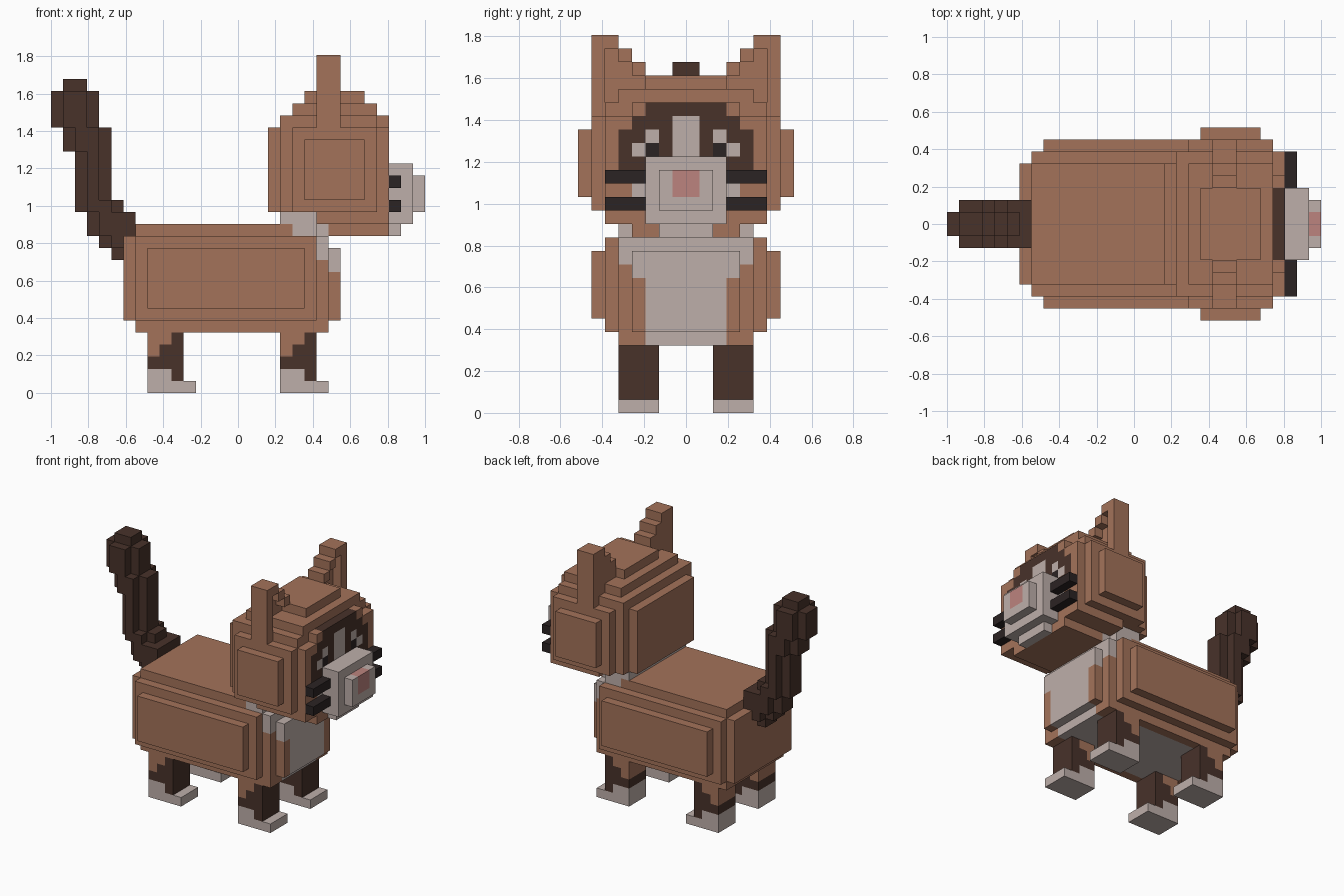
import bpy, bmesh

cube = bpy.data.objects.get("Cube")
if cube:
    bpy.data.objects.remove(cube, do_unlink=True)

U = 2 / 31  # size of one block
BROWN, WHITE, DARK, BLACK, PINK = range(5)
COLOURS = [
    ("brown_fur", (0.371, 0.171, 0.102)),
    ("pale_fur", (0.515, 0.429, 0.402)),
    ("dark_fur", (0.065, 0.032, 0.023)),
    ("black", (0.024, 0.017, 0.017)),
    ("pink_nose", (0.503, 0.231, 0.209)),
]
MATS = []
for mat_name, rgb in COLOURS:
    m = bpy.data.materials.new(mat_name)
    m.use_nodes = True
    m.diffuse_color = (*rgb, 1)
    bsdf = next(n for n in m.node_tree.nodes if n.type == 'BSDF_PRINCIPLED')
    bsdf.inputs["Base Color"].default_value = (*rgb, 1)
    bsdf.inputs["Roughness"].default_value = 0.9
    MATS.append(m)


def part(name, boxes, colour):
    """Union of block boxes (x0, x1, y0, y1, z0, z1); colour(x, a, z, normal)
    picks each face's material, where a is the block's distance from the middle."""
    cells = {(x, y, z) for x0, x1, y0, y1, z0, z1 in boxes
             for x in range(x0, x1) for y in range(y0, y1) for z in range(z0, z1)}
    bm = bmesh.new()
    verts = {}

    def vert(p):
        if p not in verts:
            verts[p] = bm.verts.new((p[0] * U - 1, p[1] * U, p[2] * U))
        return verts[p]

    used = []
    for c in sorted(cells):
        for axis in range(3):
            for s in (-1, 1):
                n = [0, 0, 0]
                n[axis] = s
                if tuple(c[i] + n[i] for i in range(3)) in cells:
                    continue
                b, d = (axis + 1) % 3, (axis + 2) % 3
                loop = []
                for u, v in ((0, 0), (1, 0), (1, 1), (0, 1))[::s]:
                    p = list(c)
                    p[axis] += s > 0
                    p[b] += u
                    p[d] += v
                    loop.append(vert(tuple(p)))
                f = bm.faces.new(loop)
                a = c[1] if c[1] >= 0 else -1 - c[1]
                k = colour(c[0], a, c[2], tuple(n))
                if k not in used:
                    used.append(k)
                f.material_index = used.index(k)
    bmesh.ops.dissolve_limit(bm, angle_limit=0.01, verts=bm.verts[:],
                             edges=bm.edges[:], delimit={'MATERIAL'})
    me = bpy.data.meshes.new(name)
    bm.to_mesh(me)
    bm.free()
    for k in used:
        me.materials.append(MATS[k])
    ob = bpy.data.objects.new(name, me)
    bpy.context.collection.objects.link(ob)
    return ob


def mid(x0, x1, half, z0, z1):
    """Box centred on the middle plane."""
    return (x0, x1, -half, half, z0, z1)


def plain(k):
    return lambda x, a, z, n: k


# Body with pale chest and belly
def body_colour(x, a, z, n):
    if n[2] < 0 and z == 5:
        return WHITE if a < (3 if x >= 22 else 4) and x >= 8 else BROWN
    if x >= 22 and a < 3 and n[0] >= 0:
        return WHITE
    if (x == 23 and z >= 10) or (x == 22 and z >= 11) or (x >= 20 and z == 13):
        return WHITE
    return BROWN


part("body", [mid(7, 23, 5, 5, 13), mid(7, 22, 5, 13, 14), mid(7, 22, 6, 6, 13),
              mid(8, 21, 7, 7, 12), mid(6, 7, 5, 6, 13), mid(23, 24, 4, 6, 12)],
     body_colour)
part("neck", [mid(19, 22, 5, 14, 15), mid(22, 23, 4, 13, 14)], plain(WHITE))


# Head with dark mask, eyes and pale blaze
def head_colour(x, a, z, n):
    if x != 27:
        return BROWN
    if n[2] > 0:
        return DARK if z == 22 and a < 3 else BROWN
    if n[0] <= 0:
        return BROWN
    if a == 2 and z == 19:
        return BLACK
    if (a < 1 and 19 <= z <= 21) or (a, z) in ((2, 20), (3, 19)):
        return WHITE
    if (z == 22 and a < 3) or (z == 21 and a < 4) or (18 <= z <= 20 and a < 5):
        return DARK
    if (15 <= z <= 17 and a < 4) or (z < 15 and a < 2):
        return WHITE
    return BROWN


part("head", [mid(18, 28, 5, 15, 22), mid(19, 28, 6, 15, 22), mid(22, 28, 6, 14, 15),
              mid(23, 28, 4, 13, 14), mid(20, 27, 7, 15, 22), mid(21, 26, 8, 16, 21),
              mid(19, 27, 6, 22, 23), mid(19, 28, 4, 22, 23), mid(20, 27, 5, 23, 24),
              mid(21, 26, 3, 24, 25)], head_colour)

# Muzzle and nose
part("muzzle", [mid(28, 30, 3, 14, 19), mid(28, 29, 2, 13, 14), mid(30, 31, 2, 15, 18)],
     lambda x, a, z, n: PINK if x == 30 and a < 1 and z in (16, 17) else WHITE)


# Mirrored parts: ears, whiskers, legs
def sided(box, side):
    x0, x1, y0, y1, z0, z1 = box
    return box if side > 0 else (x0, x1, -y1, -y0, z0, z1)


EAR = [(22, 23, 5, 7, 22, 28), (22, 23, 4, 5, 22, 27), (22, 23, 3, 4, 22, 26),
       (23, 24, 6, 7, 22, 28), (23, 24, 5, 6, 27, 28), (23, 24, 4, 5, 26, 27),
       (23, 24, 3, 4, 25, 26)]  # stepped back wall, then open rim


def leg_colour(x0):
    def rule(x, a, z, n):
        i = x - x0
        if z < (2 if i < 2 and n[0] <= 0 else 1):
            return WHITE
        return BROWN if z >= 3 + i and i < 2 else DARK
    return rule


for side, label in ((1, "left"), (-1, "right")):
    part(label + "_ear", [sided(b, side) for b in EAR], plain(BROWN))
    for z, level in ((15, "lower"), (17, "upper")):
        part(f"{label}_{level}_whisker", [sided((28, 29, 3, 6, z, z + 1), side)],
             plain(BLACK))
    for x, place in ((8, "rear"), (19, "front")):
        part(f"{label}_{place}_leg",
             [sided((x, x + 3, 2, 5, 0, 5), side), sided((x, x + 4, 2, 5, 0, 1), side)],
             leg_colour(x))

# Tail: stepped core with thinner side layers
TAIL = [(5, 7, 11, 12), (4, 7, 12, 13), (3, 7, 13, 15), (2, 6, 15, 16),
        (2, 5, 16, 20), (1, 5, 20, 22), (0, 4, 22, 25), (1, 3, 25, 26)]
tail = []
for x0, x1, z0, z1 in TAIL:
    tail.append(mid(x0, x1, 1, z0, z1))
    if 12 <= z0 < 25:
        tail.append(mid(x0 + 1, x1 if x1 == 7 else x1 - 1, 2, z0, z1))
part("tail", tail, plain(DARK))
